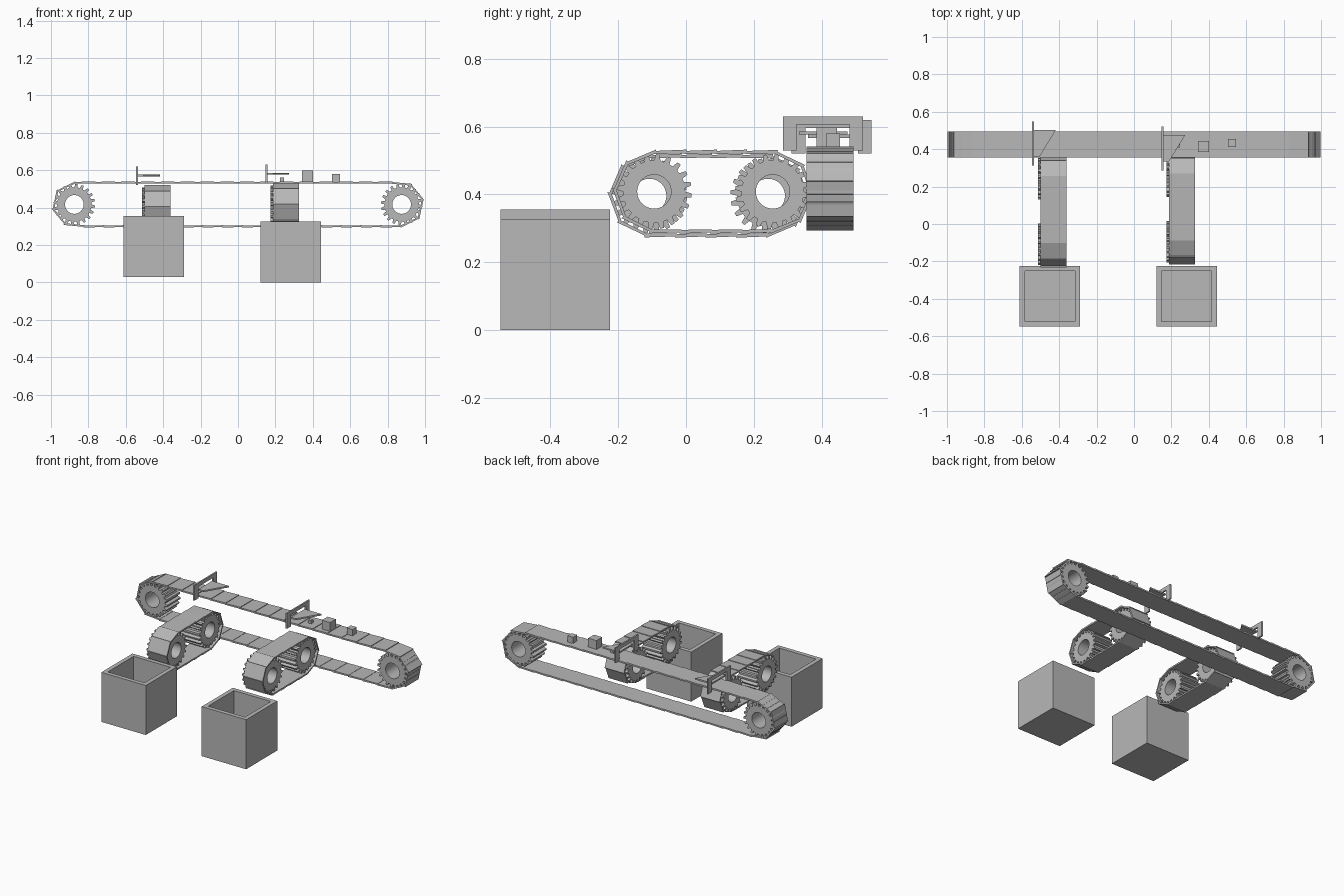
import bpy
import bmesh
from math import sin, cos, pi

cube = bpy.data.objects.get("Cube")
if cube:
    bpy.data.objects.remove(cube, do_unlink=True)

grey = bpy.data.materials.new("plain grey")
grey.use_nodes = True
grey.diffuse_color = (0.48, 0.48, 0.48, 1)
grey.node_tree.nodes["Principled BSDF"].inputs["Base Color"].default_value = (0.48, 0.48, 0.48, 1)


def finish(name, bm):
    bmesh.ops.recalc_face_normals(bm, faces=bm.faces)
    mesh = bpy.data.meshes.new(name)
    bm.to_mesh(mesh)
    bm.free()
    mesh.materials.append(grey)
    obj = bpy.data.objects.new(name, mesh)
    bpy.context.collection.objects.link(obj)
    return obj


def prism(bm, outline, place, low, high):
    """Extrude an outline of (u, v) points between two widths."""
    a = [bm.verts.new(place(u, low, v)) for u, v in outline]
    b = [bm.verts.new(place(u, high, v)) for u, v in outline]
    bm.faces.new(a)
    bm.faces.new(b)
    for i in range(len(a)):
        j = (i + 1) % len(a)
        bm.faces.new((a[i], a[j], b[j], b[i]))


def along_x(u, w, v):
    return (u, w, v)


def along_y(u, w, v):
    return (w, u, v)


def flat(u, w, v):
    return (u, v, w)


def box(name, x, y, z):
    bm = bmesh.new()
    prism(bm, [(x[0], z[0]), (x[1], z[0]), (x[1], z[1]), (x[0], z[1])], along_x, *y)
    return finish(name, bm)


def gear(name, u, v, place, low, high, teeth=20, root=0.092, tip=0.111, bore=0.05):
    bm = bmesh.new()
    radii = (root, root, tip, tip)
    steps = (0, 0.36, 0.52, 0.84)
    rings = []
    for w in (low, high):
        outer, inner = [], []
        for t in range(teeth):
            for r, s in zip(radii, steps):
                a = 2 * pi * (t + s) / teeth
                outer.append(bm.verts.new(place(u + r * cos(a), w, v + r * sin(a))))
                inner.append(bm.verts.new(place(u + bore * cos(a), w, v + bore * sin(a))))
        rings += [outer, inner]
    o0, i0, o1, i1 = rings
    n = len(o0)
    for i in range(n):
        j = (i + 1) % n
        for p, q in ((o0, i0), (o1, i1), (o0, o1), (i0, i1)):
            bm.faces.new((p[i], p[j], q[j], q[i]))
    return finish(name, bm)


def track_point(f, c0, c1, v, r):
    """Point at fraction f around a stadium loop of radius r."""
    span, arc = c1 - c0, pi * 0.117
    s = (f % 1) * 2 * (span + arc)
    if s < span:
        return (c0 + s, v + r)
    s -= span
    if s < arc:
        a = pi / 2 - pi * s / arc
        return (c1 + r * cos(a), v + r * sin(a))
    s -= arc
    if s < span:
        return (c1 - s, v - r)
    a = -pi / 2 - pi * (s - span) / arc
    return (c0 + r * cos(a), v + r * sin(a))


def belt(name, c0, c1, v, place, low, high, links, radius=0.124):
    bm = bmesh.new()
    for i in range(links):
        f0, f1 = i / links, (i + 1.06) / links
        outline = [track_point(f, c0, c1, v, r) for f, r in (
            (f0, radius - 0.013), (f1, radius - 0.011),
            (f1, radius), (f0, radius - 0.004))]
        prism(bm, outline, place, low, high)
    return finish(name, bm)


def conveyor(name, c0, c1, v, place, belt_w, gear_w, links):
    belt(name + "_belt", c0, c1, v, place, *belt_w, links)
    gear(name + "_gear_start", c0, v, place, *gear_w)
    gear(name + "_gear_end", c1, v, place, *gear_w)


# Long conveyor and the two branch conveyors
conveyor("main_conveyor", -0.875, 0.875, 0.417, along_x, (0.355, 0.495), (0.357, 0.493), 40)
conveyor("right_branch", -0.108, 0.242, 0.396, along_y, (-0.5, -0.36), (-0.513, -0.374), 16)
conveyor("left_branch", -0.094, 0.256, 0.408, along_y, (0.187, 0.327), (0.173, 0.314), 16)


# Open collecting bins
def bin_box(name, x, z):
    y, half, wall, height = -0.386, 0.162, 0.028, 0.326
    bm = bmesh.new()
    loops = []
    for h, level in ((half, z), (half, z + height), (half - wall, z + height), (half - wall, z + wall)):
        loops.append([bm.verts.new((x + sx * h, y + sy * h, level))
                      for sx, sy in ((-1, -1), (1, -1), (1, 1), (-1, 1))])
    for p, q in zip(loops, loops[1:]):
        for i in range(4):
            j = (i + 1) % 4
            bm.faces.new((p[i], p[j], q[j], q[i]))
    bm.faces.new(loops[0])
    bm.faces.new(loops[-1])
    finish(name, bm)


bin_box("right_bin", -0.45, 0.03)
bin_box("left_bin", 0.281, 0)


# Arched gates with a sweeping paddle
def gate(name, x, y0, z0):
    y1, z1, post, bar = y0 + 0.236, z0 + 0.1, 0.04, 0.024
    bm = bmesh.new()
    arch = [(y0, z0), (y0 + post, z0), (y0 + post, z1 - bar), (y1 - post, z1 - bar),
            (y1 - post, z0), (y1, z0), (y1, z1), (y0, z1)]
    prism(bm, arch, along_y, x - 0.005, x + 0.005)
    finish(name + "_gate", bm)
    bm = bmesh.new()
    ya, yb = y0 + 0.048, y0 + 0.19
    paddle = [(x, ya), (x + 0.035, ya), (x + 0.122, yb), (x, yb)]
    prism(bm, paddle, flat, z0 + 0.046, z0 + 0.056)
    finish(name + "_paddle", bm)


gate("right", -0.54, 0.312, 0.52)
gate("left", 0.152, 0.286, 0.53)

# Parcels riding on the main belt
for label, x, y, size in (("large", 0.371, 0.415, 0.06), ("medium", 0.524, 0.434, 0.042),
                          ("small", 0.236, 0.42, 0.022)):
    h = size / 2
    box(label + "_parcel", (x - h, x + h), (y - h, y + h), (0.538, 0.538 + size))
